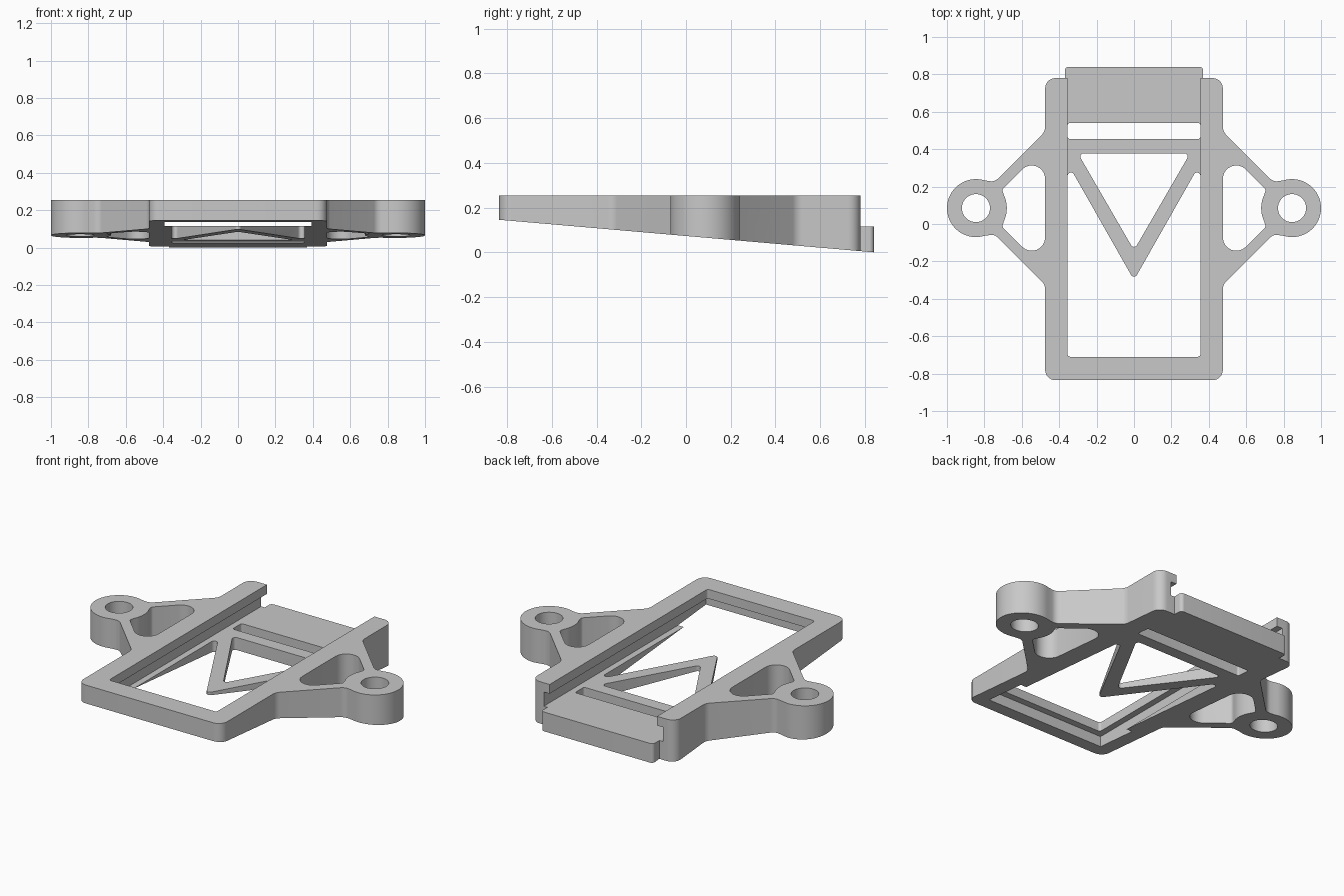
import bpy, bmesh
from math import sin, cos, tan, radians
from mathutils import Vector

cube = bpy.data.objects.get("Cube")
if cube:
    bpy.data.objects.remove(cube)

mat = bpy.data.materials.new("plain grey")
mat.use_nodes = True
grey = (0.58, 0.58, 0.58, 1)
mat.diffuse_color = grey
mat.node_tree.nodes["Principled BSDF"].inputs["Base Color"].default_value = grey

TOP = 0.255
EAR_X, EAR_Y = 0.845, 0.085


def arc(cx, cy, r, a0, a1, n):
    return [(cx + r * cos(radians(a0 + (a1 - a0) * i / n)),
             cy + r * sin(radians(a0 + (a1 - a0) * i / n))) for i in range(n + 1)]


def fillet(points, n=8):
    """Round every corner that carries a radius as third value."""
    out = []
    for i, p in enumerate(points):
        c = Vector(p[:2])
        if len(p) < 3:
            out.append(c)
            continue
        r = p[2]
        u = (Vector(points[i - 1][:2]) - c).normalized()
        v = (Vector(points[(i + 1) % len(points)][:2]) - c).normalized()
        half = u.angle(v) / 2
        centre = c + (u + v).normalized() * r / sin(half)
        a = (c + u * r / tan(half) - centre).normalized()
        b = (c + v * r / tan(half) - centre).normalized()
        out += [centre + a.slerp(b, k / n).normalized() * r for k in range(n + 1)]
    return out


def prism(name, points, z0, z1):
    """Extrude a flat outline; z1 may be a function of y."""
    top = z1 if callable(z1) else (lambda y: z1)
    bm = bmesh.new()
    low = [bm.verts.new((x, y, z0)) for x, y in points]
    high = [bm.verts.new((x, y, top(y))) for x, y in points]
    bm.faces.new(low)
    bm.faces.new(high)
    for i in range(len(low)):
        bm.faces.new((low[i - 1], low[i], high[i], high[i - 1]))
    bmesh.ops.recalc_face_normals(bm, faces=bm.faces)
    mesh = bpy.data.meshes.new(name)
    bm.to_mesh(mesh)
    bm.free()
    mesh.materials.append(mat)
    obj = bpy.data.objects.new(name, mesh)
    bpy.context.collection.objects.link(obj)
    return obj


def rect(x, y0, y1, r=0):
    pts = [(-x, y0), (x, y0), (x, y1), (-x, y1)]
    return fillet([(*p, r) for p in pts]) if r else pts


def mirror(points, sign):
    return [(sign * p[0], *p[1:]) for p in points]


# Outline of the frame with both mounting ears
half_outline = [(0.475, -0.835, 0.055), (0.475, -0.325, 0.06), (0.745, -0.055, 0.05),
                *arc(EAR_X, EAR_Y, 0.155, -107, 107, 36),
                (0.745, 0.225, 0.05), (0.475, 0.495, 0.06), (0.475, 0.78, 0.055)]
outline = fillet(half_outline + mirror(half_outline, -1)[::-1])
frame = prism("frame", outline, -0.1, TOP)

parts = []
# Rear tongue sticking out between the rails
parts.append(("UNION", prism("rear_tongue", rect(0.37, 0.6, 0.84, 0.02), -0.05, 0.17)))

# Open channel and the wider sliding groove below its lips
parts.append(("DIFFERENCE", prism("channel", rect(0.355, -0.71, 1, 0.015), 0.15, 0.4)))
parts.append(("DIFFERENCE", prism("groove", rect(0.393, -0.75, 1), 0.115, 0.2)))

# Floor openings: cross slot, inner triangle, front window around the V brace
parts.append(("DIFFERENCE", prism("cross_slot", rect(0.355, 0.455, 0.54, 0.012), -0.3, 0.16)))
tri = [(-0.3, 0.378, 0.018), (0, -0.14, 0.018), (0.3, 0.378, 0.018)]
parts.append(("DIFFERENCE", prism("inner_triangle", fillet(tri), -0.3, 0.16)))
window = [(-0.355, -0.71), (0.355, -0.71), (0.355, 0.325, 0.018),
          (0, -0.3, 0.018), (-0.355, 0.325, 0.018)]
parts.append(("DIFFERENCE", prism("front_window", fillet(window), -0.3, 0.16)))

# Ear screw holes and the lightening pockets next to them
for sign in (1, -1):
    hole = arc(EAR_X * sign, EAR_Y, 0.075, 0, 352.5, 47)
    parts.append(("DIFFERENCE", prism("ear_hole", hole, -0.3, 0.5)))
    pocket = [(0.475, 0.415, 0.072), (0.475, -0.245, 0.072), (0.705, -0.015, 0.02),
              *arc(EAR_X, EAR_Y, 0.165, 205, 155, 10), (0.705, 0.185, 0.02)]
    parts.append(("DIFFERENCE", prism("ear_pocket", fillet(mirror(pocket, sign)), -0.3, 0.5)))

# Sloping underside
parts.append(("DIFFERENCE", prism("underside", rect(1.2, -1, 1), -0.5,
                                  lambda y: 0.0868 * (0.84 - y))))

bpy.context.view_layer.objects.active = frame
for operation, tool in parts:
    mod = frame.modifiers.new(tool.name, "BOOLEAN")
    mod.operation = operation
    mod.solver = "EXACT"
    mod.object = tool
    bpy.ops.object.modifier_apply(modifier=mod.name)
    bpy.data.objects.remove(tool)

bpy.ops.object.select_all(action="DESELECT")
frame.select_set(True)
bpy.ops.object.shade_smooth_by_angle(angle=radians(25))
